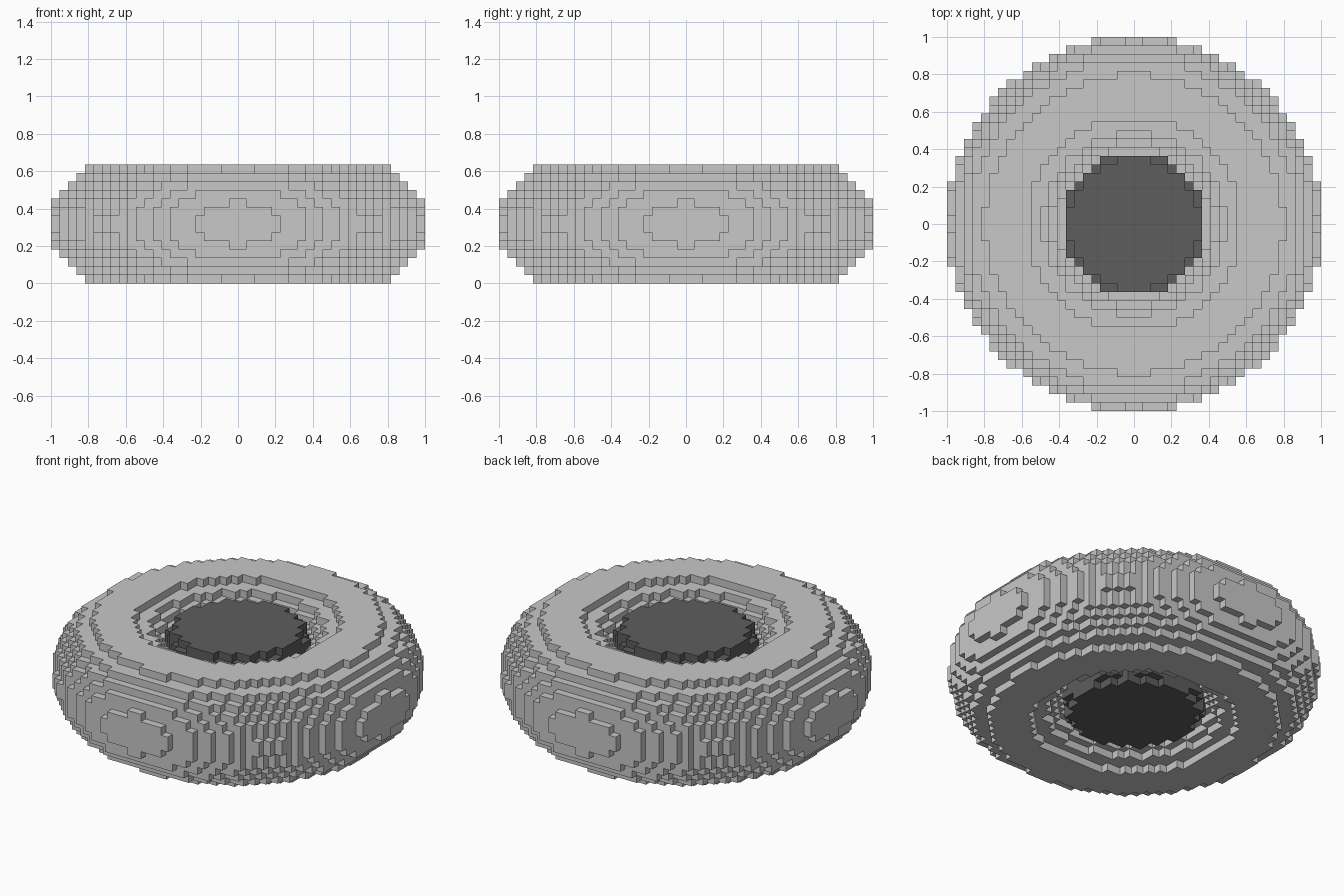
import bpy
import bmesh
from mathutils import Vector

if "Cube" in bpy.data.objects:
    bpy.data.objects.remove(bpy.data.objects["Cube"])

V = 2 / 44            # block size: 44 blocks across
NXY, NZ = 22, 7       # half extents in blocks


def material(name, value):
    m = bpy.data.materials.new(name)
    m.diffuse_color = (value, value, value, 1)
    m.use_nodes = True
    m.node_tree.nodes["Principled BSDF"].inputs["Base Color"].default_value = m.diffuse_color
    return m


def in_ring(x, y, z):
    # Round tube swept about the z axis: major radius 15, minor radius 7
    return ((x * x + y * y) ** 0.5 - 15) ** 2 + z * z < 49


def in_hub(x, y, z):
    # Short cylinder with one stepped edge layer at top and bottom
    limit = 70 if abs(z) < 5 else 61
    return abs(z) < 6 and x * x + y * y < limit and not in_ring(x, y, z)


def solid(x, y, z):
    return in_ring(x, y, z) or in_hub(x, y, z)


def build_blocks(name, inside, mat):
    """Skin every block cell accepted by the rule with its exposed faces."""
    bm = bmesh.new()
    verts = {}

    def vert(p):
        key = tuple(round(c) for c in p)
        if key not in verts:
            verts[key] = bm.verts.new((key[0] * V, key[1] * V, (key[2] + NZ) * V))
        return verts[key]

    axes = [Vector((1, 0, 0)), Vector((0, 1, 0)), Vector((0, 0, 1))]
    for i in range(-NXY, NXY):
        for j in range(-NXY, NXY):
            for k in range(-NZ, NZ):
                c = Vector((i + 0.5, j + 0.5, k + 0.5))
                if not inside(*c):
                    continue
                for a in range(3):
                    for s in (-1, 1):
                        n = axes[a] * s
                        if solid(*(c + n)):
                            continue
                        u, w = axes[(a + 1) % 3] / 2, axes[(a + 2) % 3] * s / 2
                        m = c + n / 2
                        bm.faces.new([vert(m - u - w), vert(m + u - w),
                                      vert(m + u + w), vert(m - u + w)])
    mesh = bpy.data.meshes.new(name)
    bm.to_mesh(mesh)
    bm.free()
    mesh.materials.append(mat)
    obj = bpy.data.objects.new(name, mesh)
    bpy.context.collection.objects.link(obj)
    return obj


# Light outer ring and dark centre plug
build_blocks("outer_ring", in_ring, material("light grey", 0.58))
build_blocks("centre_hub", in_hub, material("dark grey", 0.11))
